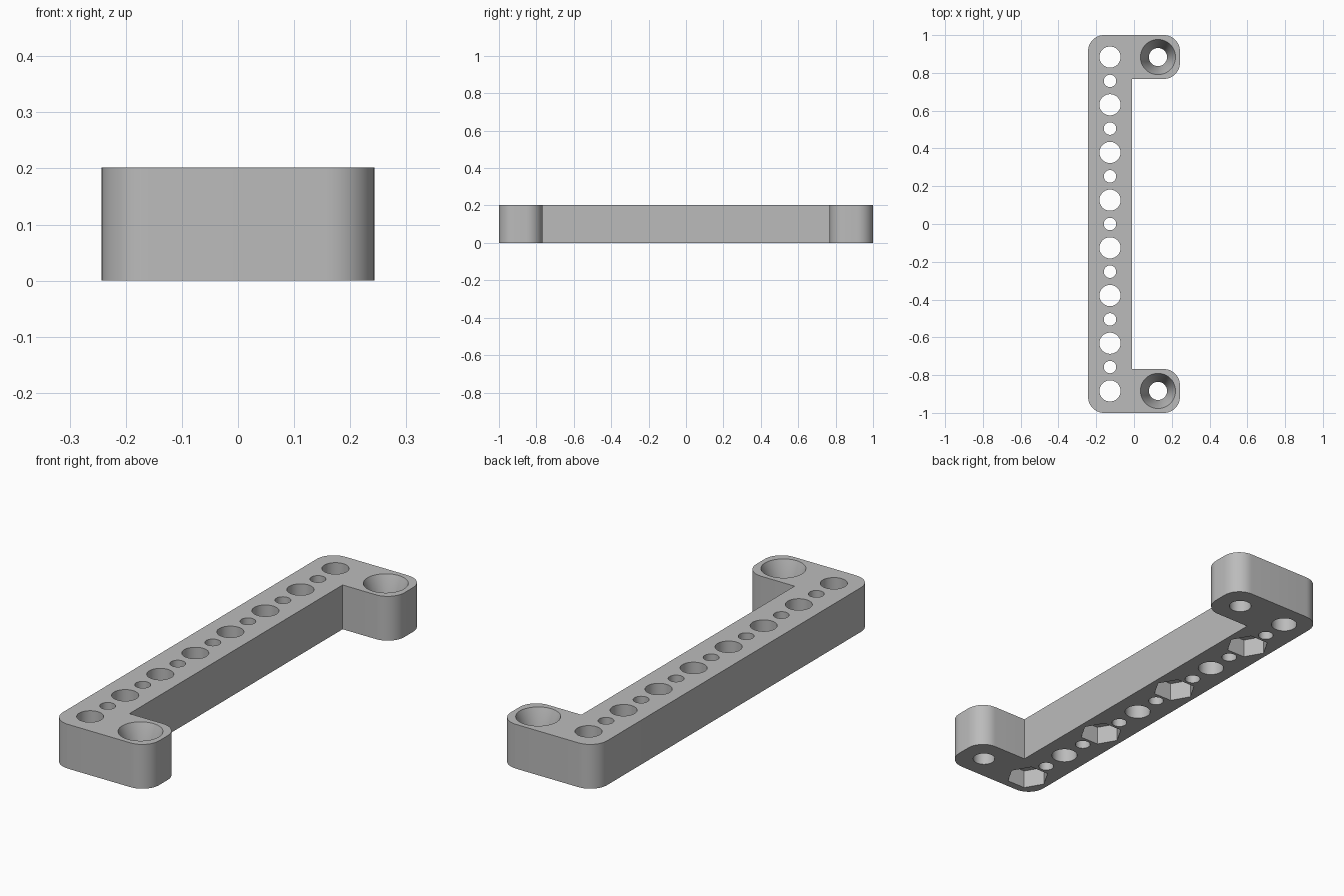
import bpy, bmesh
from math import cos, sin, pi, radians

if "Cube" in bpy.data.objects:
    bpy.data.objects.remove(bpy.data.objects["Cube"])

HALF_W, HALF_L, HEIGHT = 0.243, 1.0, 0.202
INNER_X, INNER_Y, FILLET = -0.01, 0.768, 0.085
ROW_X, PITCH = -0.127, 0.2525
END_Y = 3.5 * PITCH

grey = bpy.data.materials.new("light grey")
grey.use_nodes = True
colour = (0.5, 0.5, 0.5, 1)
grey.diffuse_color = colour
grey.node_tree.nodes["Principled BSDF"].inputs["Base Color"].default_value = colour


def make_object(name, bm):
    bmesh.ops.recalc_face_normals(bm, faces=bm.faces)
    mesh = bpy.data.meshes.new(name)
    bm.to_mesh(mesh)
    bm.free()
    mesh.materials.append(grey)
    obj = bpy.data.objects.new(name, mesh)
    bpy.context.collection.objects.link(obj)
    return obj


def corner(cx, cy, start, steps=12):
    """Quarter-circle fillet, counter-clockwise from the start angle."""
    angles = [radians(start + 90 * i / steps) for i in range(steps + 1)]
    return [(cx + FILLET * cos(a), cy + FILLET * sin(a)) for a in angles]


def add_turned(bm, x, y, profile, sides):
    """Closed turned solid through (radius, z) pairs."""
    rings = [[bm.verts.new((x + r * cos(2 * pi * i / sides), y + r * sin(2 * pi * i / sides), z))
              for i in range(sides)] for r, z in profile]
    for low, high in zip(rings, rings[1:]):
        for i in range(sides):
            j = (i + 1) % sides
            bm.faces.new((low[i], low[j], high[j], high[i]))
    bm.faces.new(rings[0][::-1])
    bm.faces.new(rings[-1])


# C-shaped body with rounded outer corners
ox, oy = HALF_W - FILLET, HALF_L - FILLET
outline = (corner(-ox, -oy, 180) + corner(ox, -oy, 270) + corner(ox, -INNER_Y - FILLET, 0)
           + [(INNER_X, -INNER_Y), (INNER_X, INNER_Y)]
           + corner(ox, INNER_Y + FILLET, 270) + corner(ox, oy, 0) + corner(-ox, oy, 90))
bm = bmesh.new()
base = bm.faces.new([bm.verts.new((x, y, 0)) for x, y in outline])
top = bmesh.ops.extrude_face_region(bm, geom=[base])["geom"]
bmesh.ops.translate(bm, vec=(0, 0, HEIGHT), verts=[v for v in top if isinstance(v, bmesh.types.BMVert)])
bracket = make_object("bracket_body", bm)

# Round holes: alternating large and small along the bar, countersunk in the arms
bm = bmesh.new()
low, high = -0.05, HEIGHT + 0.05
for i in range(8):
    add_turned(bm, ROW_X, -END_Y + i * PITCH, [(0.056, low), (0.056, high)], 48)
for i in range(7):
    add_turned(bm, ROW_X, (i - 3) * PITCH, [(0.033, low), (0.033, high)], 32)
for y in (-END_Y, END_Y):
    add_turned(bm, -ROW_X, y, [(0.048, low), (0.048, HEIGHT - 0.12),
                               (0.093, HEIGHT), (0.093, high)], 48)
round_cutter = make_object("round_hole_cutter", bm)

# Hexagonal nut pockets under every second large hole
bm = bmesh.new()
for i in range(0, 8, 2):
    add_turned(bm, ROW_X, -END_Y + i * PITCH, [(0.093, low), (0.093, 0.085)], 6)
hex_cutter = make_object("nut_pocket_cutter", bm)

# Cut, bake and shade
for cutter in (round_cutter, hex_cutter):
    cutter.hide_render = True
    mod = bracket.modifiers.new("cut", "BOOLEAN")
    mod.operation, mod.solver, mod.object = "DIFFERENCE", "EXACT", cutter
bpy.ops.object.select_all(action="DESELECT")
bracket.select_set(True)
bpy.context.view_layer.objects.active = bracket
bpy.ops.object.convert(target="MESH")
for cutter in (round_cutter, hex_cutter):
    bpy.data.objects.remove(cutter)
bpy.ops.object.shade_smooth_by_angle(angle=radians(25))
